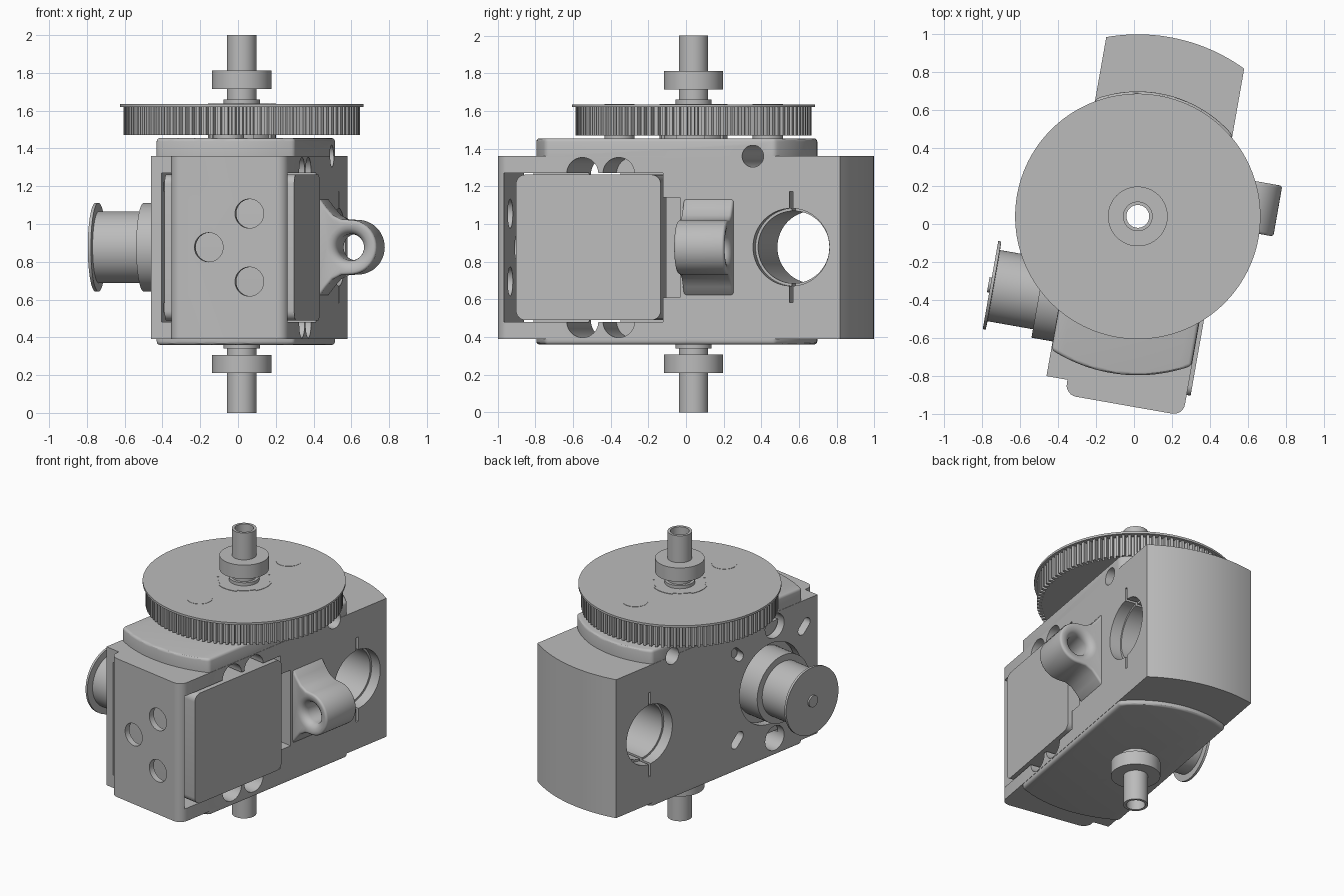
import bpy, bmesh, math
from mathutils import Matrix, Vector

if "Cube" in bpy.data.objects:
    bpy.data.objects.remove(bpy.data.objects["Cube"], do_unlink=True)

grey = bpy.data.materials.new("plain grey")
grey.use_nodes = True
grey.diffuse_color = (0.5, 0.5, 0.5, 1)
grey.node_tree.nodes["Principled BSDF"].inputs["Base Color"].default_value = (0.5, 0.5, 0.5, 1)

# Parts are laid out around the shaft: x across, y along the body; turned at the end
PLACE = Matrix.Translation((0.02, 0.04, 0)) @ Matrix.Rotation(math.radians(-10), 4, 'Z')
MID = 0.877          # height of the cross axes
MOTOR_Y = -0.49
LEFT, RIGHT = -0.327, 0.416
parts = []


def place(axis, p, q, t):
    return {'x': (t, p, q), 'y': (p, t, q), 'z': (p, q, t)}[axis]


def finish(name, bm):
    bmesh.ops.recalc_face_normals(bm, faces=bm.faces)
    me = bpy.data.meshes.new(name)
    bm.to_mesh(me)
    bm.free()
    me.materials.append(grey)
    ob = bpy.data.objects.new(name, me)
    bpy.context.collection.objects.link(ob)
    parts.append(ob)
    return ob


def prism(name, pts, lo, hi, axis='z'):
    bm = bmesh.new()
    a, b = [[bm.verts.new(place(axis, p, q, t)) for p, q in pts] for t in (lo, hi)]
    bm.faces.new(a)
    bm.faces.new(b)
    for i in range(len(pts)):
        j = (i + 1) % len(pts)
        bm.faces.new((a[i], a[j], b[j], b[i]))
    return finish(name, bm)


def lathe(name, prof, axis='z', c=(0, 0), tube=False, n=64):
    """Spin (radius, distance) points round an axis; a tube closes on itself, else ends are capped."""
    bm = bmesh.new()
    rings = [[bm.verts.new(place(axis, c[0] + r * math.cos(k * math.tau / n),
                                 c[1] + r * math.sin(k * math.tau / n), t))
              for k in range(n)] for r, t in prof]
    for i in range(len(rings) if tube else len(rings) - 1):
        a, b = rings[i], rings[(i + 1) % len(rings)]
        for k in range(n):
            m = (k + 1) % n
            bm.faces.new((a[k], a[m], b[m], b[k]))
    if not tube:
        bm.faces.new(rings[0])
        bm.faces.new(rings[-1])
    return finish(name, bm)


def rod(name, r, lo, hi, axis='z', c=(0, 0), n=48):
    return lathe(name, [(r, lo), (r, hi)], axis, c, n=n)


def sleeve(name, r_in, r_out, lo, hi, axis='z', c=(0, 0)):
    return lathe(name, [(r_in, lo), (r_out, lo), (r_out, hi), (r_in, hi)], axis, c, True)


def arc(cx, cy, r, a0, a1, n):
    return [(cx + r * math.cos(math.radians(a0 + (a1 - a0) * i / n)),
             cy + r * math.sin(math.radians(a0 + (a1 - a0) * i / n))) for i in range(n + 1)]


def rect(x0, x1, y0, y1, r=0):
    if not r:
        return [(x0, y0), (x1, y0), (x1, y1), (x0, y1)]
    return (arc(x1 - r, y1 - r, r, 0, 90, 6) + arc(x0 + r, y1 - r, r, 90, 180, 6)
            + arc(x0 + r, y0 + r, r, 180, 270, 6) + arc(x1 - r, y0 + r, r, 270, 360, 6))


def apply(ob, mod):
    bpy.context.view_layer.objects.active = ob
    bpy.ops.object.modifier_apply(modifier=mod.name)


def boolean(ob, tool, op='DIFFERENCE'):
    mod = ob.modifiers.new("cut", 'BOOLEAN')
    mod.operation, mod.solver, mod.object = op, 'EXACT', tool
    apply(ob, mod)
    parts.remove(tool)
    bpy.data.objects.remove(tool, do_unlink=True)


def bevel(ob, width, segments):
    mod = ob.modifiers.new("round", 'BEVEL')
    mod.width, mod.segments = width, segments
    mod.limit_method, mod.angle_limit = 'ANGLE', math.radians(50)
    apply(ob, mod)


def sector(r, x0, x1, front):
    """Arc about the shaft between two x limits, at the front or back."""
    a = math.degrees(math.acos(x1 / r))
    b = math.degrees(math.acos(x0 / r))
    return arc(0, 0, r, -b, -a, 24) if front else arc(0, 0, r, a, b, 24)


# Housing: curved back, stepped and rounded front
outline = ([(LEFT, -0.91), (-0.215, -0.91)] + arc(-0.155, -0.93, 0.06, 180, 270, 6)
           + arc(0.356, -0.93, 0.06, 270, 360, 6) + sector(0.957, LEFT, RIGHT, False))
housing = prism("housing", outline, 0.39, 1.36)
l, r = LEFT + 0.002, RIGHT - 0.002
raised = prism("raised_block", sector(0.835, l, r, True) + sector(0.657, l, r, False), 0.36, 1.455)
bevel(raised, 0.018, 3)
boolean(housing, raised, 'UNION')

# Motor bay, lug recess and openings in the side walls
cuts = [
    prism("bay", rect(-0.95, -0.09, 0.48, 1.27), -0.27, 0.6, 'x'),
    prism("lug_recess", rect(-0.12, 0.0, 0.61, 1.14), 0.33, 0.6, 'x'),
    rod("drum_opening", 0.28, -0.6, -0.2, 'x', (MOTOR_Y, MID)),
    rod("bore", 0.192, -1, 1, 'x', (0.6, MID), 64),
    rod("bore_mouth_right", 0.206, 0.34, 1, 'x', (0.6, MID), 64),
    rod("bore_mouth_left", 0.206, -1, -0.25, 'x', (0.6, MID), 64),
    prism("bore_slot", rect(0.59, 0.61, MID - 0.295, MID + 0.295), -1, 1, 'x'),
    rod("top_cross_hole", 0.058, -1, 1, 'x', (0.393, 1.36)),
    rod("shaft_hole", 0.07, 0.2, 1.6),
]
for z in (0.482, 1.268):
    cuts.append(rod("vent", 0.085, -1, 1, 'x', (-0.525, z)))
    cuts.append(rod("vent", 0.085, 0.0, 1, 'x', (-0.33, z)))
for x, z in ((0.215, 1.055), (0.215, 0.695), (-0.003, MID)):
    cuts.append(rod("front_hole", 0.077, -1.1, -0.9, 'y', (x, z)))
for sy in (-1, 1):
    for sz in (-1, 1):
        d = math.degrees(math.atan2(sz, sy))
        slot = arc(0.03, 0, 0.033, -90, 90, 8) + arc(-0.03, 0, 0.033, 90, 270, 8)
        rot = Matrix.Rotation(math.radians(d), 2)
        pts = [tuple(rot @ Vector(p) + Vector((MOTOR_Y + sy * 0.3, MID + sz * 0.3))) for p in slot]
        cuts.append(prism("motor_slot", pts, -0.5, -0.2, 'x'))
for c in cuts:
    boolean(housing, c)

# Motor with its drum on the right-hand side of the model
prism("motor", rect(-0.88, -0.10, 0.49, 1.262, 0.05), -0.26, 0.437, 'x')
lathe("drum", [(0.235, -0.255), (0.235, -0.44), (0.19, -0.44), (0.19, -0.682), (0.235, -0.684),
               (0.235, -0.70), (0.04, -0.70), (0.04, -0.712)], 'x', (MOTOR_Y, MID))

# Lug with a flared eye
half = [(0.38, 0.268), (0.40, 0.265), (0.42, 0.25), (0.45, 0.21), (0.485, 0.17), (0.53, 0.147)]
profile = half + arc(0.575, 0, 0.145, 90, -90, 24) + [(x, -z) for x, z in reversed(half)]
lug = prism("lug", [(x, MID + z) for x, z in profile], 0.02, 0.29, 'y')
bevel(lug, 0.03, 4)
eye = [(0.125, 0.0)] + [(0.12 - 0.05 * math.sin(a), 0.07 - 0.05 * math.cos(a))
                        for a in (0, 0.4, 0.8, 1.2, 1.57)]
eye += [(rad, 0.31 - y) for rad, y in reversed(eye)]
boolean(lug, lathe("eye_cutter", eye, 'y', (0.575, MID), n=48))

# Toothed wheel and its rim
TEETH = 100
teeth = []
for i in range(TEETH):
    for f, rad in ((0, 0.597), (0.35, 0.597), (0.45, 0.627), (0.9, 0.627)):
        a = (i + f) * math.tau / TEETH
        teeth.append((rad * math.cos(a), rad * math.sin(a)))
wheel = prism("toothed_wheel", teeth, 1.47, 1.622)
boolean(wheel, rod("wheel_hole", 0.07, 1.3, 1.8))
lathe("wheel_rim", [(0.07, 1.62), (0.645, 1.62), (0.645, 1.635), (0.07, 1.635)], tube=True, n=128)
for y in (-0.4, 0.4):
    rod("wheel_pin", 0.08, 1.45, 1.637, 'z', (0, y))

# Wheel hub with four tabs
sleeve("wheel_hub", 0.07, 0.165, 1.45, 1.638)
for k in range(4):
    d = 10 + 90 * k
    prism("hub_tab", arc(0, 0, 0.18, d + 60, d + 110, 8) + arc(0, 0, 0.15, d + 110, d + 60, 8), 1.45, 1.638)

# Hollow shaft, bushes and collars
sleeve("shaft", 0.06, 0.078, 0, 2)
for name, lo, hi in (("lower", 0.34, 0.37), ("upper", 1.63, 1.66)):
    sleeve(name + "_bush", 0.07, 0.096, lo, hi)
for name, lo in (("lower", 0.21), ("upper", 1.715)):
    sleeve(name + "_collar", 0.07, 0.157, lo, lo + 0.097)

# Turn everything into place and smooth the curved faces
bpy.ops.object.select_all(action='DESELECT')
for ob in parts:
    ob.data.transform(PLACE)
    ob.select_set(True)
bpy.context.view_layer.objects.active = housing
bpy.ops.object.shade_smooth_by_angle(angle=math.radians(30))
